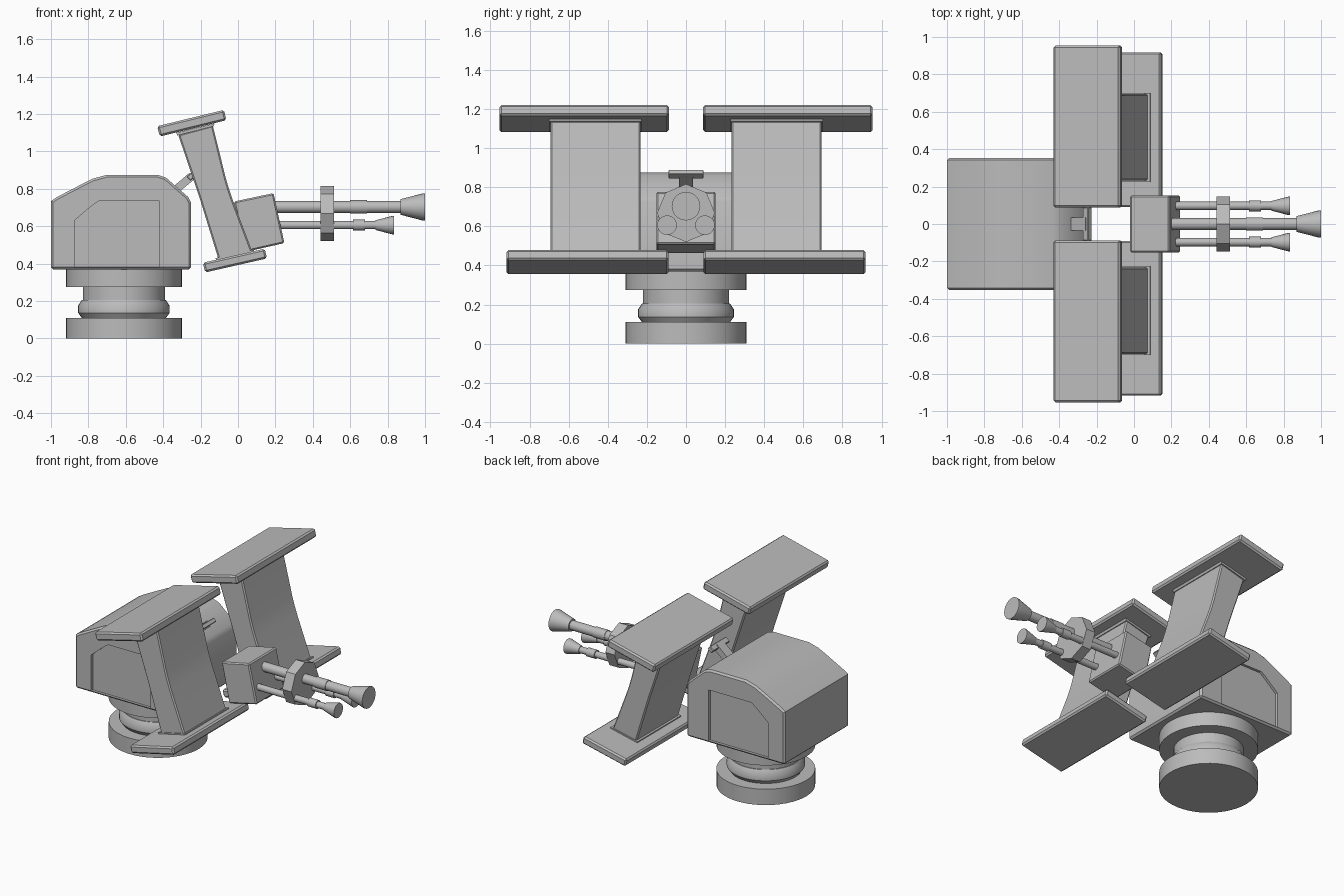
import bpy, bmesh, math
from mathutils import Vector

if "Cube" in bpy.data.objects:
    bpy.data.objects.remove(bpy.data.objects["Cube"])

grey = bpy.data.materials.new("light grey metal")
grey.diffuse_color = (0.5, 0.5, 0.5, 1)
grey.use_nodes = True
grey.node_tree.nodes["Principled BSDF"].inputs["Base Color"].default_value = grey.diffuse_color


def finish(name, bm, bevel=0.0, segments=1, smooth=35):
    bmesh.ops.recalc_face_normals(bm, faces=bm.faces[:])
    me = bpy.data.meshes.new(name)
    bm.to_mesh(me)
    bm.free()
    me.materials.append(grey)
    ob = bpy.data.objects.new(name, me)
    bpy.context.collection.objects.link(ob)
    bpy.ops.object.select_all(action='DESELECT')
    ob.select_set(True)
    bpy.context.view_layer.objects.active = ob
    if bevel:
        m = ob.modifiers.new("bevel", 'BEVEL')
        m.width, m.segments = bevel, segments
        m.limit_method, m.angle_limit = 'ANGLE', math.radians(60)
        bpy.ops.object.modifier_apply(modifier=m.name)
    if smooth:
        bpy.ops.object.shade_smooth_by_angle(angle=math.radians(smooth))
    return ob


def prism(name, pts, ya, yb, bevel=0.0, smooth=0):
    """Extrude an x-z outline from ya to yb."""
    bm = bmesh.new()
    a = [bm.verts.new((x, ya, z)) for x, z in pts]
    b = [bm.verts.new((x, yb, z)) for x, z in pts]
    bm.faces.new(a)
    bm.faces.new(b)
    n = len(pts)
    for i in range(n):
        j = (i + 1) % n
        bm.faces.new((a[i], a[j], b[j], b[i]))
    return finish(name, bm, bevel, smooth=smooth)


def lathe(name, profile, origin, axis, segs=32, smooth=35):
    """Spin (radius, height) points round the x or z axis."""
    bm = bmesh.new()
    o, rings = Vector(origin), []
    for r, h in profile:
        ring = []
        for i in range(segs):
            t = 2 * math.pi * i / segs
            c, s = r * math.cos(t), r * math.sin(t)
            ring.append(bm.verts.new(o + Vector((c, s, h) if axis == 'z' else (h, c, s))))
        rings.append(ring)
    for p, q in zip(rings, rings[1:]):
        for i in range(segs):
            j = (i + 1) % segs
            bm.faces.new((p[i], p[j], q[j], q[i]))
    bm.faces.new(rings[0])
    bm.faces.new(rings[-1])
    return finish(name, bm, smooth=smooth)


# Round pedestal with a bulged neck
lathe("pedestal", [(.31, 0), (.31, .11), (.225, .11), (.245, .137), (.245, .175),
                   (.225, .205), (.22, .205), (.22, .274), (.31, .274), (.31, .375)],
      (-.61, 0, 0), 'z', 48)

# Main housing, with a recessed panel cut into each side
housing = prism("housing", [(-1, .37), (-1, .735), (-.97, .755), (-.845, .82), (-.775, .855),
                            (-.70, .875), (-.43, .875), (-.385, .86), (-.265, .755),
                            (-.25, .725), (-.25, .37)], -.353, .353, .012, 35)
panel = [(-.875, .383), (-.875, .63), (-.775, .715), (-.745, .735), (-.42, .735), (-.42, .383)]
for s in (-1, 1):
    cutter = prism("panel_cutter", panel, s * .335, s * .45)
    cutter.hide_render = True
    bpy.ops.object.select_all(action='DESELECT')
    bpy.context.view_layer.objects.active = housing
    housing.select_set(True)
    m = housing.modifiers.new("panel", 'BOOLEAN')
    m.operation, m.solver, m.object = 'DIFFERENCE', 'EXACT', cutter
    bpy.ops.object.modifier_apply(modifier=m.name)
    bpy.data.objects.remove(cutter)

# Small T-shaped bracket rising from the housing
prism("bracket_stem", [(-.36, .80), (-.33, .77), (-.235, .85), (-.26, .885)], -.035, .035)
prism("bracket_bar", [(-.275, .865), (-.245, .89), (-.225, .868), (-.255, .843)], -.09, .09, .004)

# Shields: bent upright slab between two tilted plates, mirrored in y
slab = [(-.32, 1.09), (-.135, 1.14), (-.066, .86), (-.05, .805), (-.03, .745), (.078, .46),
        (-.10, .41), (-.205, .75), (-.222, .80)]
top_plate = [(-.432, 1.135), (-.075, 1.222), (-.062, 1.167), (-.418, 1.08)]
low_plate = [(-.188, .405), (.143, .48), (.155, .428), (-.175, .353)]
lip_top = [(-.325, 1.085), (-.13, 1.135), (-.125, 1.15), (-.33, 1.10)]
lip_low = [(-.12, .43), (.085, .475), (.09, .455), (-.115, .41)]
for s, side in ((-1, "front"), (1, "back")):
    prism(side + "_shield_slab", slab, s * .232, s * .694, .008, 30)
    prism(side + "_shield_top_plate", top_plate, s * .088, s * .954, .01)
    prism(side + "_shield_low_plate", low_plate, s * .09, s * .918, .01)
    prism(side + "_shield_top_lip", lip_top, s * .228, s * .70)
    prism(side + "_shield_low_lip", lip_low, s * .225, s * .70)

# Tilted gun box
prism("gun_box", [(-.022, .732), (.19, .777), (.248, .51), (.036, .462)], -.152, .152, .008)

# Octagonal barrel clamp
lathe("barrel_clamp", [(.148, .442), (.148, .512)], (0, 0, .668), 'x', 8, 20)

# Main barrel with sleeve and flared muzzle
lathe("main_barrel", [(.032, .15), (.032, .60), (.036, .60), (.036, .69), (.032, .69),
                      (.032, .87), (.042, .87), (.073, .99), (.073, 1.0)], (0, 0, .703), 'x', 24)

# Two smaller barrels below
for s, side in ((-1, "front"), (1, "back")):
    lathe(side + "_small_barrel", [(.022, .15), (.022, .615), (.029, .615), (.029, .68),
                                   (.022, .68), (.022, .735), (.026, .735), (.05, .828),
                                   (.05, .835)], (0, s * .097, .606), 'x', 20)
